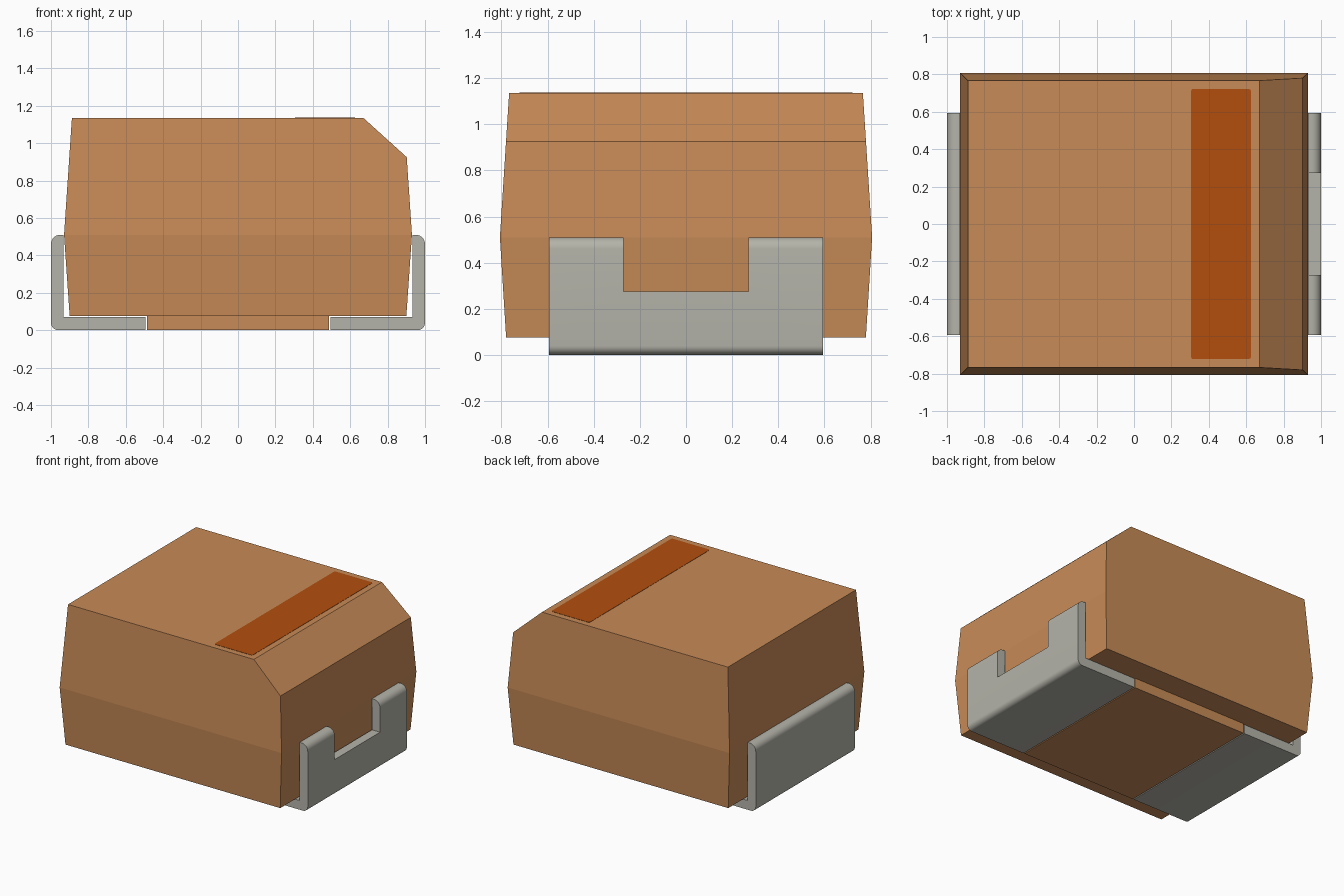
import bpy, bmesh, math
from mathutils import Vector

old = bpy.data.objects.get("Cube")
if old:
    bpy.data.objects.remove(old, do_unlink=True)


def material(name, rgb, rough=0.6):
    m = bpy.data.materials.new(name)
    m.use_nodes = True
    m.diffuse_color = (*rgb, 1)
    bsdf = m.node_tree.nodes["Principled BSDF"]
    bsdf.inputs["Base Color"].default_value = (*rgb, 1)
    bsdf.inputs["Roughness"].default_value = rough
    return m


TAN = material("tan_resin", (0.58, 0.26, 0.095))
ORANGE = material("orange_marking", (0.45, 0.078, 0.004))
METAL = material("tin_grey", (0.46, 0.455, 0.40), 0.4)


def finish(bm, name, mat):
    bmesh.ops.recalc_face_normals(bm, faces=bm.faces[:])
    me = bpy.data.meshes.new(name)
    bm.to_mesh(me)
    bm.free()
    me.materials.append(mat)
    ob = bpy.data.objects.new(name, me)
    bpy.context.collection.objects.link(ob)
    return ob


def extrude(name, pts, offset, mat):
    """Close a planar outline into a solid by extruding it along offset."""
    bm = bmesh.new()
    face = bm.faces.new([bm.verts.new(p) for p in pts])
    out = bmesh.ops.extrude_face_region(bm, geom=[face])
    verts = [g for g in out["geom"] if isinstance(g, bmesh.types.BMVert)]
    bmesh.ops.translate(bm, verts=verts, vec=offset)
    return finish(bm, name, mat)


def block(name, x0, x1, y, z0, z1, mat):
    pts = [(x0, -y, z0), (x1, -y, z0), (x1, y, z0), (x0, y, z0)]
    return extrude(name, pts, (0, 0, z1 - z0), mat)


def arc(cx, cz, r, a0, a1, n=8):
    return [(cx + r * math.cos(math.radians(a0 + (a1 - a0) * i / n)),
             cz + r * math.sin(math.radians(a0 + (a1 - a0) * i / n)))
            for i in range(n + 1)]


# Moulded body: three rectangular sections, widest at the mould line
bm = bmesh.new()
rings = []
for z, x, y in [(0.075, 0.90, 0.78), (0.51, 0.93, 0.807), (1.135, 0.888, 0.767)]:
    rings.append([bm.verts.new((sx * x, sy * y, z))
                  for sx, sy in ((-1, -1), (1, -1), (1, 1), (-1, 1))])
bm.faces.new(rings[0])
bm.faces.new(rings[-1])
for a, b in zip(rings, rings[1:]):
    for i in range(4):
        j = (i + 1) % 4
        bm.faces.new((a[i], a[j], b[j], b[i]))
# Sloped polarity chamfer along the left top edge
cut = bmesh.ops.bisect_plane(bm, geom=bm.verts[:] + bm.edges[:] + bm.faces[:],
                             plane_co=(0.67, 0, 1.135),
                             plane_no=Vector((0.21, 0, 0.232)).normalized(),
                             clear_outer=True)
bmesh.ops.holes_fill(bm, edges=[e for e in bm.edges if e.is_boundary])
finish(bm, "body", TAN)

# Standoff pad beneath the body
block("base_pad", -0.487, 0.487, 0.593, 0.0, 0.076, TAN)

# Polarity stripe with slightly rounded corners
X0, X1, Y, R = 0.305, 0.625, 0.722, 0.012
outline = (arc(X1 - R, Y - R, R, 0, 90, 3) + arc(X0 + R, Y - R, R, 90, 180, 3)
           + arc(X0 + R, -Y + R, R, 180, 270, 3) + arc(X1 - R, -Y + R, R, 270, 360, 3))
extrude("polarity_stripe", [(x, y, 1.133) for x, y in outline], (0, 0, 0.004), ORANGE)

# Folded metal terminals: foot under the body, upright against the end
profile = ([(0.495, 0.0)] + arc(0.96, 0.04, 0.04, 270, 360)
           + arc(0.95, 0.46, 0.05, 0, 90) + [(0.932, 0.51), (0.932, 0.07), (0.495, 0.07)])
terminals = {}
for name, s in (("left_terminal", 1), ("right_terminal", -1)):
    terminals[name] = extrude(name, [(s * x, -0.593, z) for x, z in profile],
                              (0, 1.186, 0), METAL)

# Rectangular notch in the left terminal
cutter = block("notch_cutter", 0.85, 1.1, 0.272, 0.275, 0.7, METAL)
cutter.hide_render = True
left = terminals["left_terminal"]
mod = left.modifiers.new("notch", 'BOOLEAN')
mod.operation = 'DIFFERENCE'
mod.solver = 'EXACT'
mod.object = cutter
bpy.context.view_layer.objects.active = left
bpy.ops.object.modifier_apply(modifier=mod.name)
bpy.data.objects.remove(cutter, do_unlink=True)

# Smooth the bends, keep the cut edges crisp
bpy.ops.object.select_all(action='DESELECT')
for ob in terminals.values():
    ob.select_set(True)
bpy.ops.object.shade_smooth_by_angle(angle=math.radians(30))
